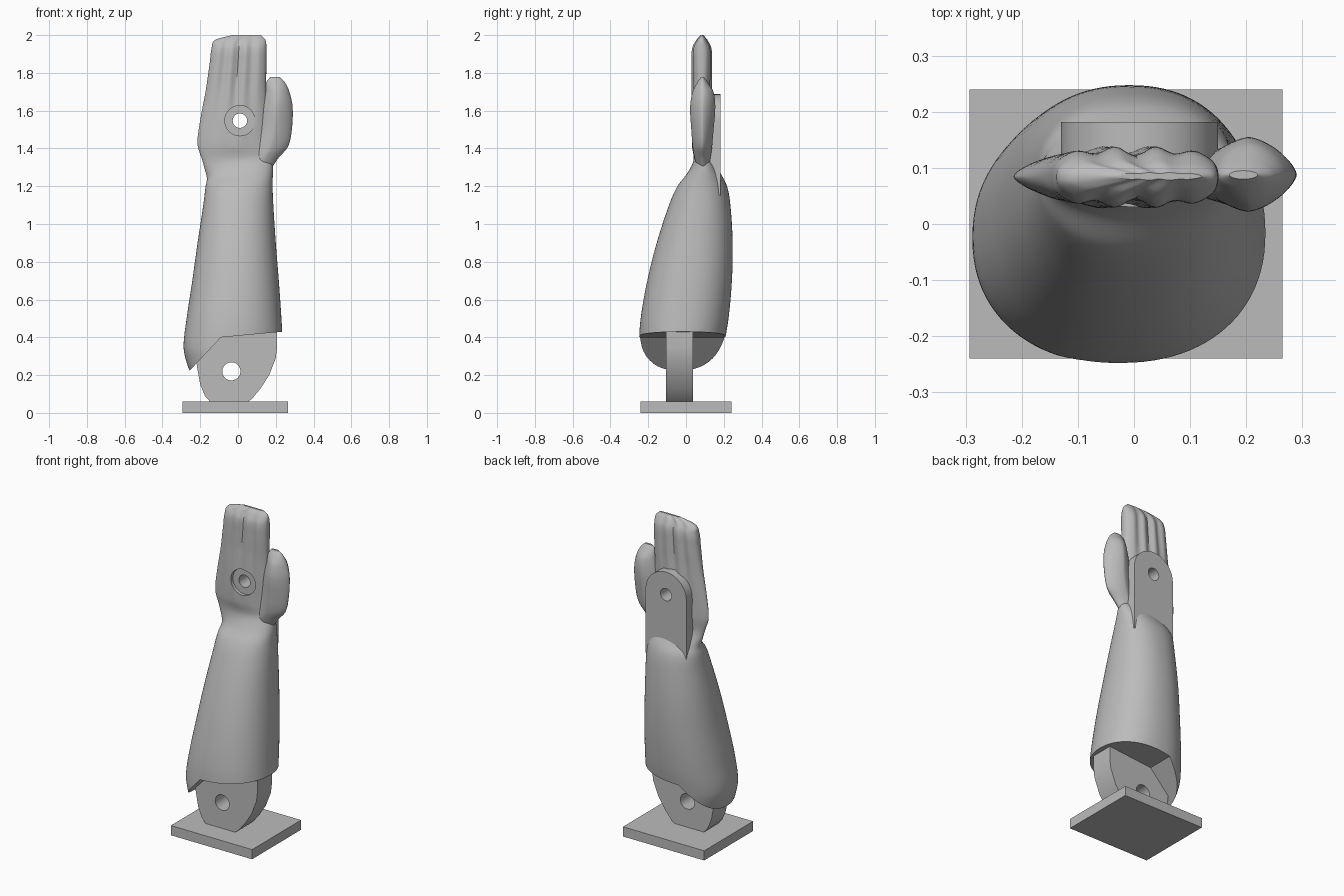
import bpy, bmesh
from math import sin, cos, pi, exp, copysign

if "Cube" in bpy.data.objects:
    bpy.data.objects.remove(bpy.data.objects["Cube"])

GREY = (0.5, 0.5, 0.5, 1)
grey = bpy.data.materials.new("plain grey")
grey.use_nodes = True
grey.diffuse_color = GREY
grey.node_tree.nodes["Principled BSDF"].inputs["Base Color"].default_value = GREY


def finish(name, bm):
    bmesh.ops.recalc_face_normals(bm, faces=bm.faces)
    mesh = bpy.data.meshes.new(name)
    bm.to_mesh(mesh)
    bm.free()
    mesh.materials.append(grey)
    obj = bpy.data.objects.new(name, mesh)
    bpy.context.collection.objects.link(obj)
    return obj


def activate(obj):
    bpy.ops.object.select_all(action='DESELECT')
    obj.select_set(True)
    bpy.context.view_layer.objects.active = obj


def smooth(obj, angle=0.6):
    activate(obj)
    bpy.ops.object.shade_smooth_by_angle(angle=angle)


def sample(rows, z):
    """Smooth interpolation of the section rows at height z."""
    last = len(rows) - 1
    i = max(k for k in range(last) if rows[k][0] <= z or k == 0)
    a, b = rows[i], rows[i + 1]
    before, after = rows[max(i - 1, 0)], rows[min(i + 2, last)]
    h = b[0] - a[0]
    t = (z - a[0]) / h
    out = []
    for c in range(1, len(a)):
        m0 = (b[c] - before[c]) / (b[0] - before[0]) * h
        m1 = (after[c] - a[c]) / (after[0] - a[0]) * h
        d = b[c] - a[c]
        out.append(a[c] + t * m0 + t * t * (3 * d - 2 * m0 - m1) + t ** 3 * (m0 + m1 - 2 * d))
    return out


def loft(name, rows, per_span, shape=None, sides=96):
    """Skin of rounded sections; each row is z, x range, y range, squareness."""
    bm = bmesh.new()
    heights = [a[0] + (b[0] - a[0]) * k / per_span
               for a, b in zip(rows, rows[1:]) for k in range(per_span)]
    rings = []
    for z in heights + [rows[-1][0]]:
        x0, x1, y0, y1, p = sample(rows, z)
        ring = []
        for k in range(sides):
            c, s = cos(2 * pi * k / sides), sin(2 * pi * k / sides)
            u = copysign(abs(c) ** (2 / p), c)
            v = copysign(abs(s) ** (2 / p), s)
            lift = 0
            if shape:
                v, lift = shape(u, v, z)
            x = (x0 + x1) / 2 + u * (x1 - x0) / 2
            y = (y0 + y1) / 2 + v * (y1 - y0) / 2
            ring.append(bm.verts.new((x, y, z + lift * x)))
        rings.append(ring)
    for low, high in zip(rings, rings[1:]):
        for k in range(sides):
            n = (k + 1) % sides
            bm.faces.new((low[k], low[n], high[n], high[k]))
    bm.faces.new(rings[0])
    bm.faces.new(rings[-1])
    return finish(name, bm)


def slab(name, outline, y0, y1):
    """Front outline of (x, z) points given depth."""
    bm = bmesh.new()
    face = bm.faces.new([bm.verts.new((x, y0, z)) for x, z in outline])
    moved = bmesh.ops.extrude_face_region(bm, geom=[face])["geom"]
    bmesh.ops.translate(bm, vec=(0, y1 - y0, 0),
                        verts=[g for g in moved if isinstance(g, bmesh.types.BMVert)])
    return finish(name, bm)


def arc(x, z, r, turn=2 * pi, steps=40):
    return [(x + r * cos(turn * k / steps), z + r * sin(turn * k / steps)) for k in range(steps)]


def cut(obj, cutter):
    mod = obj.modifiers.new("cut", 'BOOLEAN')
    mod.operation = 'DIFFERENCE'
    mod.solver = 'EXACT'
    mod.object = cutter
    activate(obj)
    bpy.ops.object.modifier_apply(modifier=mod.name)
    bpy.data.objects.remove(cutter)


def finger_shape(u, v, z):
    # Grooves between four fingers, fading into the palm, and a slanted wrist
    fade = min(max((z - 1.4) / 0.35, 0), 1)
    across = (u + 1) / 2
    depth = fade * sin(pi * across) * (0.27 + 0.13 * cos(8 * pi * across))
    return v * (1 - depth), 0.15 * exp(-((z - 1.29) / 0.07) ** 2)


# Forearm and hand in one skin
arm_rows = [
    (0.2, -.245, .24, -.25, .17, 2.2),
    (0.26, -.27, .24, -.25, .185, 2.2),
    (0.35, -.288, .238, -.25, .2, 2.2),
    (0.5, -.272, .23, -.24, .225, 2.2),
    (0.7, -.242, .216, -.205, .243, 2.2),
    (0.9, -.214, .2, -.155, .247, 2.2),
    (1.1, -.184, .187, -.09, .235, 2.2),
    (1.2, -.172, .183, -.045, .217, 2.2),
    (1.27, -.165, .185, .01, .18, 2.1),
    (1.34, -.185, .18, .04, .135, 1.9),
    (1.42, -.214, .17, .03, .14, 1.6),
    (1.55, -.2, .16, .022, .145, 1.7),
    (1.7, -.172, .15, .02, .147, 2),
    (1.85, -.15, .15, .02, .147, 2.4),
    (1.93, -.14, .15, .024, .143, 2.4),
    (1.975, -.12, .145, .05, .118, 2.2),
    (2.0, -.03, .12, .077, .093, 2),
]
arm = loft("forearm_and_hand", arm_rows, 7, finger_shape)

# Stepped elbow cut, palm recess and through hole
HOLE = (0.01, 1.547)
elbow = [(-.09, .4), (-.25, .23), (-.32, .155), (-.32, 0), (.4, 0), (.4, .445)]
cut(arm, slab("elbow_cutter", elbow, -.5, .5))
cut(arm, slab("recess_cutter", arc(*HOLE, .08), -.2, .05))
cut(arm, slab("palm_hole_cutter", arc(*HOLE, .038), -.2, .4))
smooth(arm)

# Thumb
thumb_rows = [
    (1.3, .07, .18, .06, .125, 1.7),
    (1.35, .07, .215, .045, .13, 1.6),
    (1.41, .08, .265, .035, .138, 1.5),
    (1.5, .1, .285, .028, .146, 1.5),
    (1.62, .12, .289, .022, .155, 1.5),
    (1.7, .14, .272, .035, .145, 1.6),
    (1.75, .15, .248, .06, .115, 1.8),
    (1.778, .17, .22, .08, .095, 2),
]
smooth(loft("thumb", thumb_rows, 6, sides=64))

# Mounting plate on the back of the hand, with a rounded top
R = 0.14
plate = slab("back_plate", arc(*HOLE, R, pi) + [(HOLE[0] - R, HOLE[1]), (HOLE[0] - R, 1.15),
                                               (HOLE[0] + R, 1.15)], .09, .182)
cut(plate, slab("plate_hole_cutter", arc(*HOLE, .038), 0, .4))
smooth(plate)

# Elbow bracket with pivot hole
side = [(-.14, .05), (.04, .05), (.075, .075), (.12, .13), (.165, .2), (.2, .29),
        (.207, .35), (.207, .5), (-.2, .5), (-.222, .32), (-.218, .25), (-.2, .15), (-.175, .09)]
bracket = slab("elbow_bracket", side, -.105, .037)
cut(bracket, slab("pivot_hole_cutter", arc(-.035, .22, .048), -.4, .4))
smooth(bracket)

# Base plate
slab("base_plate", [(-.293, 0), (.265, 0), (.265, .06), (-.293, .06)], -.24, .24)
